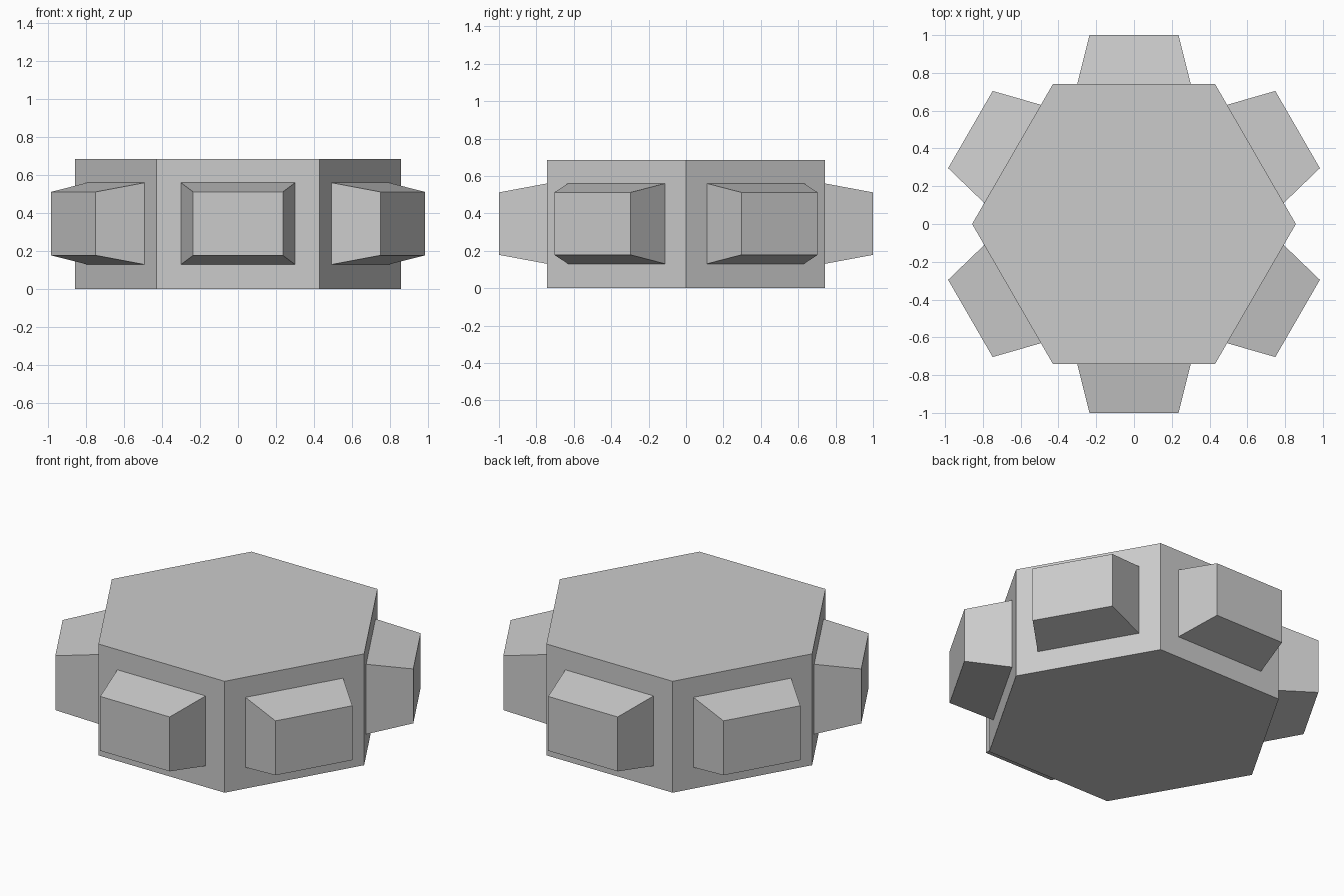
import bpy
import bmesh
from math import radians
from mathutils import Matrix, Vector

HEIGHT = 0.684
RADIUS = 0.857
APOTHEM = 0.742
MID_Z = 0.345

cube = bpy.data.objects.get("Cube")
if cube:
    bpy.data.objects.remove(cube, do_unlink=True)

GREY = (0.6, 0.6, 0.6, 1)
grey = bpy.data.materials.new("plain grey")
grey.use_nodes = True
grey.diffuse_color = GREY
grey.node_tree.nodes["Principled BSDF"].inputs["Base Color"].default_value = GREY


def add_object(name, bm):
    bmesh.ops.recalc_face_normals(bm, faces=bm.faces)
    mesh = bpy.data.meshes.new(name)
    bm.to_mesh(mesh)
    bm.free()
    mesh.materials.append(grey)
    obj = bpy.data.objects.new(name, mesh)
    bpy.context.collection.objects.link(obj)
    return obj


# Hexagonal body, corners on the x axis
bm = bmesh.new()
bmesh.ops.create_cone(bm, cap_ends=True, segments=6, radius1=RADIUS, radius2=RADIUS,
                      depth=HEIGHT, matrix=Matrix.Translation((0, 0, HEIGHT / 2))
                      @ Matrix.Rotation(radians(30), 4, "Z"))
# Turn until a corner lies on x, whatever the primitive's start angle
corner = max((v.co for v in bm.verts), key=lambda co: co.x)
if abs(corner.y) > 0.1:
    bmesh.ops.rotate(bm, verts=bm.verts, matrix=Matrix.Rotation(radians(30), 3, "Z"))
add_object("hexagonal_body", bm)


# Tapered block standing out from each side
def tapered_block(name, angle):
    bm = bmesh.new()
    bmesh.ops.create_cube(bm, size=2)
    for v in bm.verts:
        outer = v.co.y < 0
        half_width, half_height = (0.236, 0.167) if outer else (0.3, 0.215)
        v.co = Vector((v.co.x * half_width, -1 if outer else -APOTHEM,
                       MID_Z + v.co.z * half_height))
    bmesh.ops.rotate(bm, verts=bm.verts, matrix=Matrix.Rotation(radians(angle), 3, "Z"))
    return add_object(name, bm)


sides = ["front", "front_left", "back_left", "back", "back_right", "front_right"]
for i, side in enumerate(sides):
    tapered_block(side + "_block", i * 60)
